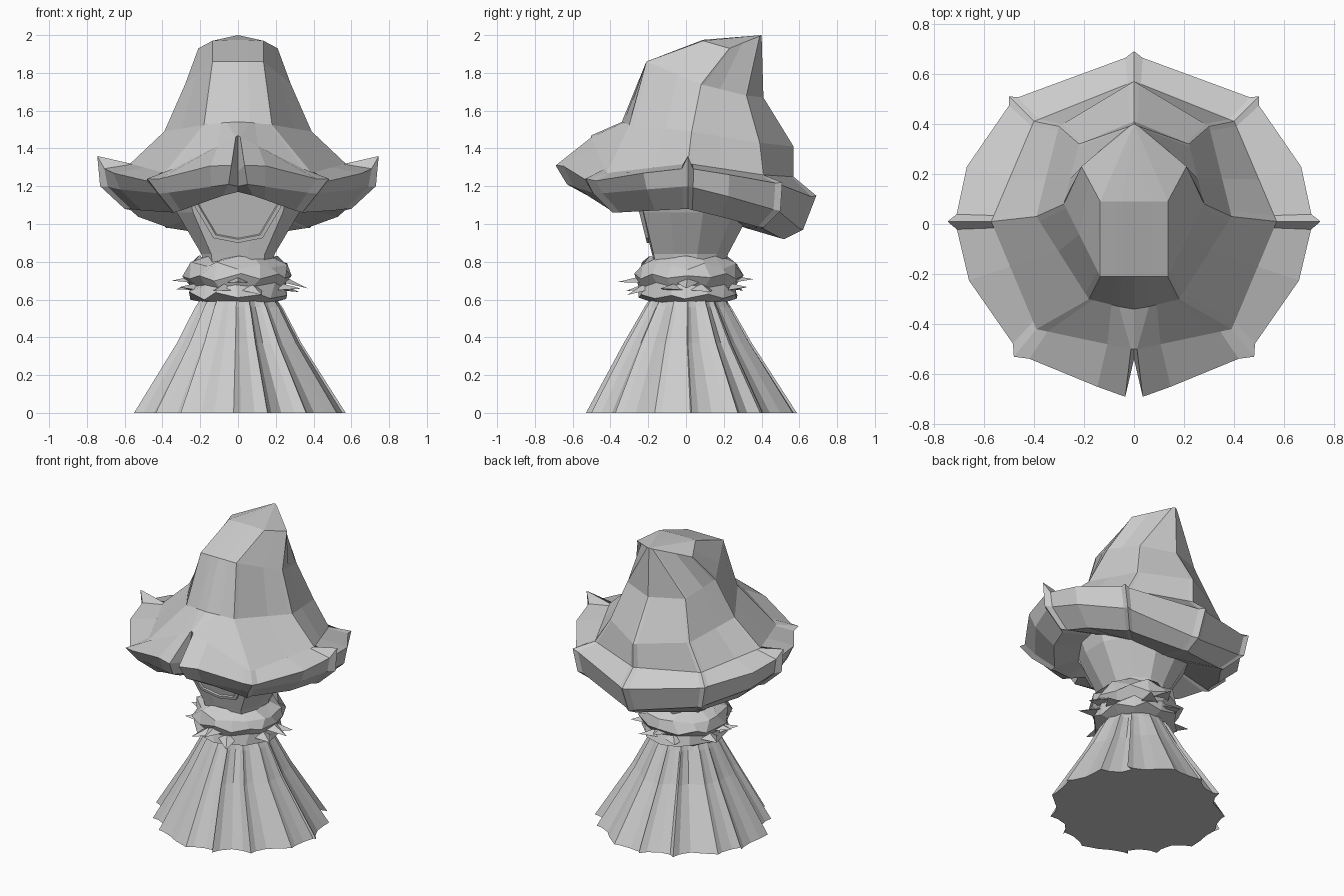
import bpy, bmesh, math, random
from mathutils import Vector

random.seed(4)
if "Cube" in bpy.data.objects:
    bpy.data.objects.remove(bpy.data.objects["Cube"])

grey = bpy.data.materials.new("plain grey")
grey.use_nodes = True
GREY = (0.6, 0.6, 0.6, 1)
grey.diffuse_color = GREY
grey.node_tree.nodes["Principled BSDF"].inputs["Base Color"].default_value = GREY


def finish(name, bm):
    bmesh.ops.remove_doubles(bm, verts=bm.verts, dist=0.0005)
    bmesh.ops.recalc_face_normals(bm, faces=bm.faces)
    mesh = bpy.data.meshes.new(name)
    bm.to_mesh(mesh)
    bm.free()
    mesh.materials.append(grey)
    ob = bpy.data.objects.new(name, mesh)
    bpy.context.collection.objects.link(ob)
    return ob


def bridge(bm, rings, closed=True):
    """Join successive rows of points with quads and return the rows."""
    rows = [[bm.verts.new(p) for p in ring] for ring in rings]
    for a, b in zip(rows, rows[1:]):
        n = len(a)
        for i in range(n if closed else n - 1):
            j = (i + 1) % n
            bm.faces.new((a[i], a[j], b[j], b[i]))
    return rows


def loft(name, rings):
    bm = bmesh.new()
    rows = bridge(bm, rings)
    bm.faces.new(rows[0])
    bm.faces.new(rows[-1])
    return finish(name, bm)


def blend(a, b, t, flare, dip):
    """Column between two others, with its brim scaled and dipped."""
    col = [Vector(p).lerp(Vector(q), t) for p, q in zip(a, b)]
    for i in (4, 5, 6):
        col[i].x *= flare
        col[i].y *= flare
    col[4].z -= dip
    return col


# Hat: half columns running from crown to brim underside
notch = [(0, .09, 1.975), (0, -.21, 1.86), (0, -.34, 1.54), (0, -.5, 1.47),
         (0, -.54, 1.28), (0, -.54, 1.2), (0, -.47, 1.17)]
fold = [(.05, .09, 1.975), (.05, -.21, 1.86), (.06, -.33, 1.538), (.012, -.5, 1.46),
        (.035, -.69, 1.31), (.05, -.63, 1.21), (.08, -.51, 1.15)]
front = [(.135, .09, 1.97), (.135, -.21, 1.86), (.18, -.3, 1.525), (.39, -.42, 1.27),
         (.48, -.53, 1.24), (.42, -.49, 1.16), (.34, -.39, 1.06)]
side = [(.21, .23, 1.93), (.28, .08, 1.74), (.39, .03, 1.49), (.57, .01, 1.32),
        (.745, .01, 1.36), (.73, .01, 1.2), (.6, .01, 1.08)]
rear = [(.02, .39, 1.995), (.22, .32, 1.68), (.3, .39, 1.43), (.4, .41, 1.26),
        (.5, .51, 1.22), (.47, .5, 1.07), (.38, .41, .98)]
back = [(0, .4, 2), (0, .41, 1.67), (0, .57, 1.41), (0, .57, 1.25),
        (0, .69, 1.15), (0, .62, .97), (0, .52, .92)]
# Each main ridge ends in a small point, flanked by a pulled-in column
columns = [notch, fold, blend(fold, front, .25, 1, -.015),
           blend(fold, front, .88, .98, .01), front, blend(front, side, .07, .97, .02),
           blend(front, side, .58, 1.04, .04),
           blend(front, side, .94, .97, .06), side, blend(side, rear, .06, .97, .06),
           blend(side, rear, .42, 1.04, .04),
           blend(side, rear, .95, .975, .01), rear, blend(rear, back, .05, .975, .01),
           blend(rear, back, .93, .98, .01), back]
for i, col in enumerate(columns):
    lip = Vector(col[-1])
    columns[i] = [Vector(p) for p in col] + [Vector((lip.x * .6, lip.y * .6, lip.z + .06))]

bm = bmesh.new()
rows = bridge(bm, columns, closed=False)
crown = [row[0] for row in rows]
for a, b in zip(crown[:-2], crown[1:-1]):
    bm.faces.new((crown[-1], a, b))
geom = bm.verts[:] + bm.edges[:] + bm.faces[:]
copy = bmesh.ops.duplicate(bm, geom=geom)["geom"]
for v in copy:
    if isinstance(v, bmesh.types.BMVert):
        v.co.x *= -1
finish("hat", bm)


# Head: tapered cup under the hat, flattened across the front
def oval(z, rx, fore, aft, n=12):
    pts = []
    for i in range(n):
        a = math.tau * (i + .5) / n
        s = math.sin(a)
        y = s * aft if s > 0 else fore * max(-1, s * 1.35)
        pts.append((rx * math.cos(a), y, z))
    return pts


loft("head", [oval(.78, .19, .165, .21), oval(.84, .2, .18, .23),
              oval(1.06, .335, .235, .35), oval(1.2, .39, .27, .39)])

# Face: raised frame with a sunken panel, leaning forward with the head
half = [(.27, 1.21), (.24, 1.11), (.13, .925)]
outline = half + [(0, .9)] + [(-x, z) for x, z in reversed(half)]


def face_ring(scale, push):
    ring = []
    for x, z in outline:
        zz = 1.09 + (z - 1.09) * scale
        ring.append((x * scale, -.18 - (zz - .84) * .25 - push, zz))
    return ring


loft("face", [face_ring(1, -.02), face_ring(1, .012), face_ring(.9, .012),
              face_ring(.87, .002)])


# Robe: fluted cone with sharp, uneven outward pleats
def pleats(z, rx, ry, shift, depth, flutes=15):
    ring = []
    for f in range(flutes):
        for t, d in ((0, 0), (.16, .6), (.5, 1), (.84, .6)):
            a = math.tau * (f + t + .16 * math.sin(f * 2.4)) / flutes
            k = 1 - depth * d * (1 + .4 * math.sin(f * 1.7)) - .04 * math.sin(2 * a) ** 2
            ring.append((rx * k * math.cos(a), shift + ry * k * math.sin(a), z))
    return ring


loft("robe", [pleats(0, .57, .56, .03, .085), pleats(.37, .335, .34, .01, .1),
              pleats(.56, .235, .23, .01, .1), pleats(.62, .19, .19, .01, .03)])


# Collar: rumpled cloth gathered into two zigzag folds
def rumpled(z, r, wobble, phase=0, n=16):
    ring = []
    for i in range(n):
        a = math.tau * (i + random.uniform(-.2, .2)) / n
        zig = wobble if (i + phase) % 2 else -wobble
        k = r + zig * .6 + random.uniform(-wobble, wobble) * .5
        ring.append((k * math.cos(a), .01 + k * math.sin(a),
                     z + zig * .6 + random.uniform(-wobble, wobble) * .5))
    return ring


loft("collar", [rumpled(.59, .2, .005), rumpled(.62, .265, .02),
                rumpled(.675, .25, .015, 1), rumpled(.72, .28, .02, 1),
                rumpled(.78, .26, .02), rumpled(.825, .2, .012, 1)])

# Collar tufts: broad pointed scraps in a cluster on each side
bm = bmesh.new()
for cluster in range(4):
    for k in (-1, 0, 1):
        a = math.tau * cluster / 4 + k * .3
        out = Vector((math.cos(a), math.sin(a), 0))
        across = Vector((-out.y, out.x, 0))
        z = .69 - .04 * abs(k)
        base = out * .24 + Vector((0, .01, z))
        tip = out * random.uniform(.32, .37) + across * k * .03
        tip.z = z + random.uniform(-.04, .02)
        root = [bm.verts.new(p) for p in (base + across * .06, base - across * .06,
                                          base + Vector((0, 0, .035)))]
        peak = bm.verts.new(tip)
        bm.faces.new(root)
        for i in range(3):
            bm.faces.new((root[i], root[(i + 1) % 3], peak))
finish("collar_tufts", bm)
